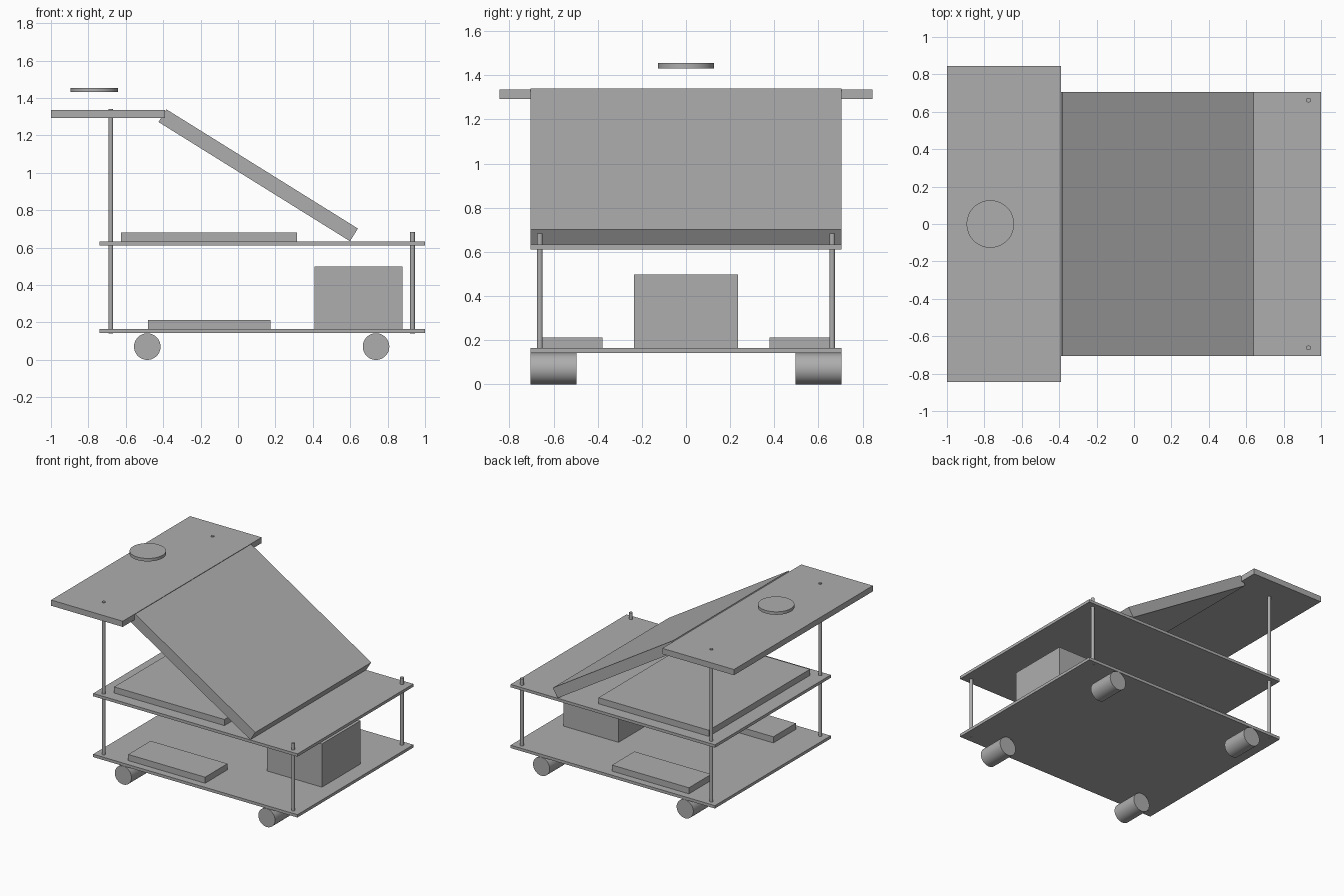
import bpy
import math

# Remove the default cube only
cube = bpy.data.objects.get("Cube")
if cube:
    bpy.data.objects.remove(cube, do_unlink=True)

# Single neutral grey
GREY = (0.42, 0.42, 0.42, 1.0)
grey = bpy.data.materials.new("plain_grey")
grey.use_nodes = True
grey.diffuse_color = GREY
bsdf = next(n for n in grey.node_tree.nodes if n.type == 'BSDF_PRINCIPLED')
bsdf.inputs["Base Color"].default_value = GREY


def box(name, x, y, z):
    """Box spanning the given (min, max) ranges."""
    spans = (x, y, z)
    bpy.ops.mesh.primitive_cube_add(size=1, location=[(a + b) / 2 for a, b in spans])
    ob = bpy.context.object
    ob.scale = [b - a for a, b in spans]
    bpy.ops.object.transform_apply(location=False, rotation=False, scale=True)
    ob.name = name
    ob.data.materials.append(grey)
    return ob


def cylinder(name, radius, length, centre, tilt=0.0, sides=48):
    """Smooth cylinder, tilted about the x axis."""
    bpy.ops.mesh.primitive_cylinder_add(vertices=sides, radius=radius, depth=length,
                                        location=centre, rotation=(tilt, 0, 0))
    ob = bpy.context.object
    ob.name = name
    ob.data.materials.append(grey)
    bpy.ops.object.shade_smooth_by_angle(angle=math.radians(40))
    return ob


HALF_WIDTH = 0.705
DECK_X = (-0.74, 1.0)
DECK_Y = (-HALF_WIDTH, HALF_WIDTH)
LOWER_Z = (0.143, 0.165)
UPPER_Z = (0.611, 0.633)

# Decks and top board
box("lower_deck", DECK_X, DECK_Y, LOWER_Z)
box("upper_deck", DECK_X, DECK_Y, UPPER_Z)
box("top_board", (-1.0, -0.39), (-0.845, 0.845), (1.292, 1.336))

# Sloped board from the top board down to the upper deck
slope = box("sloped_board", (-0.603, 0.603), DECK_Y, (-0.04, 0.04))
slope.location = (0.108, 0, 0.987)
slope.rotation_euler.y = math.radians(31.9)

# Parts mounted on the decks
box("upper_plate", (-0.625, 0.315), (-0.615, 0.615), (UPPER_Z[1], 0.68))
box("equipment_box", (0.41, 0.88), (-0.235, 0.235), (LOWER_Z[1], 0.498))

# Floating disc above the top board
cylinder("disc", 0.127, 0.023, (-0.768, 0, 1.443), sides=64)

# Mirrored pairs: side plates, posts, wheels
for side, s in (("right", -1), ("left", 1)):
    box("lower_plate_" + side, (-0.48, 0.175), sorted((s * 0.377, s * 0.65)),
        (LOWER_Z[1], 0.212))
    for kind, x, top in (("tall", -0.68, 1.341), ("short", 0.933, 0.683)):
        base = LOWER_Z[0] - 0.001
        cylinder(f"{kind}_post_{side}", 0.0128, top - base,
                 (x, s * 0.662, (top + base) / 2), sides=24)
    for end, x in (("tall_end", -0.485), ("low_end", 0.738)):
        cylinder(f"wheel_{end}_{side}", 0.071, 0.21, (x, s * 0.6, 0.071),
                 tilt=math.pi / 2)
